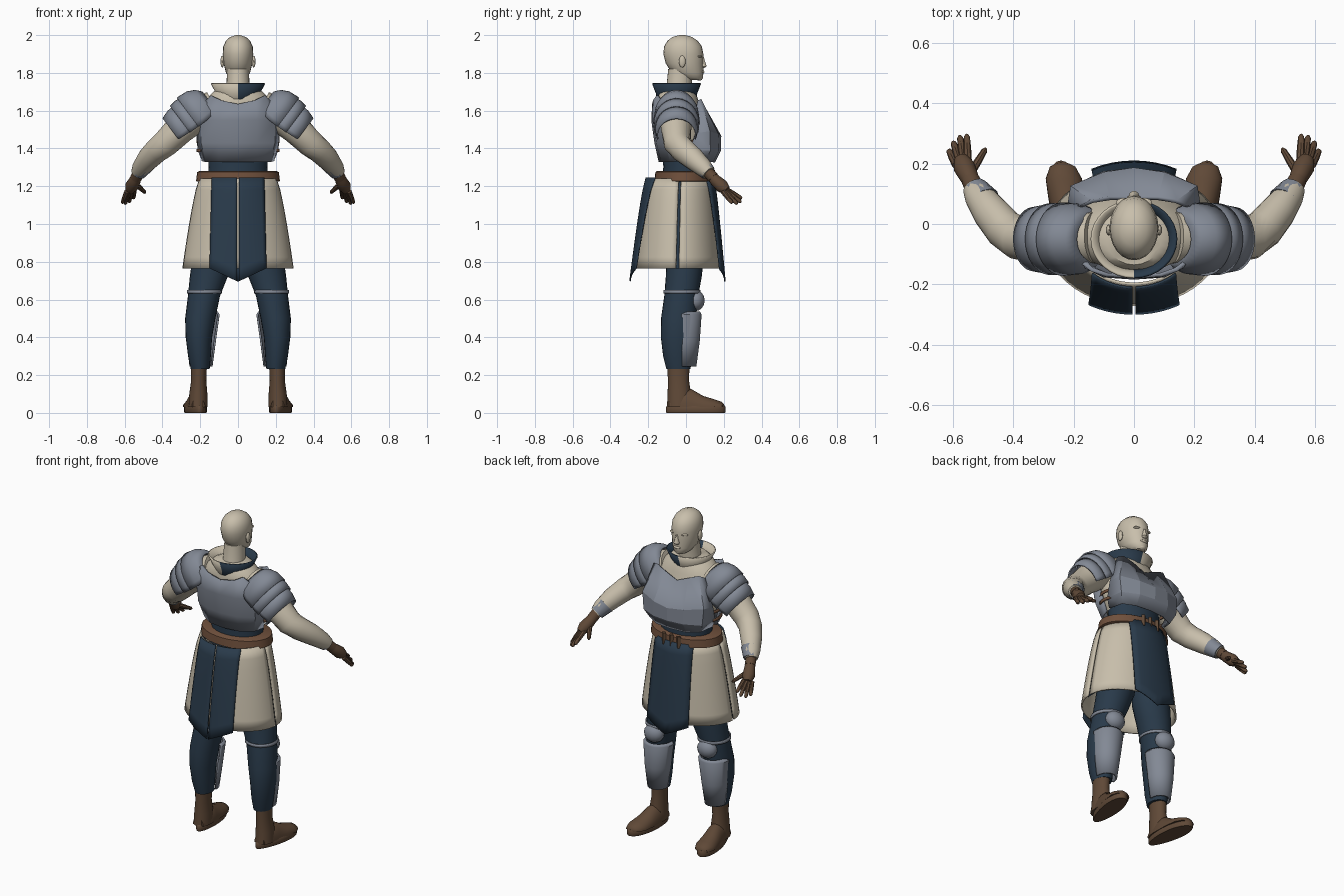
import bpy, bmesh
from math import cos, sin, pi, radians, sqrt
from mathutils import Vector

if "Cube" in bpy.data.objects:
    bpy.data.objects.remove(bpy.data.objects["Cube"])


def material(name, rgb):
    m = bpy.data.materials.new(name)
    m.use_nodes = True
    m.diffuse_color = (*rgb, 1)
    m.node_tree.nodes["Principled BSDF"].inputs["Base Color"].default_value = (*rgb, 1)
    return m


CREAM = material("cream cloth and skin", (.58, .52, .41))
STEEL = material("blue grey steel", (.225, .25, .30))
NAVY = material("navy cloth", (.022, .042, .068))
LEATHER = material("brown leather", (.115, .066, .038))
BELT = material("belt leather", (.16, .08, .045))


def surf(name, rows, mat, closed=True, caps=True, thick=0, angle=40):
    """Skin a list of point rows; closed rows make tubes, open rows make plates."""
    bm = bmesh.new()
    grid = [[bm.verts.new(p) for p in row] for row in rows]
    n = len(rows[0])
    for a, b in zip(grid, grid[1:]):
        for i in range(n if closed else n - 1):
            j = (i + 1) % n
            bm.faces.new((a[i], a[j], b[j], b[i]))
    if closed and caps:
        bm.faces.new(grid[0])
        bm.faces.new(grid[-1])
    bmesh.ops.recalc_face_normals(bm, faces=bm.faces)
    me = bpy.data.meshes.new(name)
    bm.to_mesh(me)
    bm.free()
    me.materials.append(mat)
    ob = bpy.data.objects.new(name, me)
    bpy.context.collection.objects.link(ob)
    if thick:
        mod = ob.modifiers.new("thickness", 'SOLIDIFY')
        mod.thickness, mod.offset = thick, 0
    bpy.ops.object.select_all(action='DESELECT')
    ob.select_set(True)
    bpy.context.view_layer.objects.active = ob
    bpy.ops.object.shade_smooth_by_angle(angle=radians(angle))
    return ob


def ring(cx, cy, z, rx, ry, start=0, end=360, n=24):
    full = end - start == 360
    steps = [radians(start + (end - start) * i / (n if full else n - 1)) for i in range(n)]
    return [(cx + rx * cos(t), cy + ry * sin(t), z) for t in steps]


def tube(name, path, mat, n=14):
    """Round tube along (x, y, z, radius) stations."""
    pts = [Vector(p[:3]) for p in path]
    rows = []
    for i, p in enumerate(pts):
        d = (pts[min(i + 1, len(pts) - 1)] - pts[max(i - 1, 0)]).normalized()
        u = d.cross(Vector((0, 0, 1))).normalized()
        v = u.cross(d)
        rows.append([p + (u * cos(2 * pi * k / n) + v * sin(2 * pi * k / n)) * path[i][3] for k in range(n)])
    return surf(name, rows, mat)


def ball(name, c, r, mat, n=14):
    rows = [ring(c[0], c[1], c[2] + r[2] * sin(a), r[0] * cos(a), r[1] * cos(a), n=n)
            for a in [radians(-88 + 176 * i / 8) for i in range(9)]]
    return surf(name, rows, mat)


# Head, neck and face
surf("head", [ring(0, *r) for r in [
    (.04, 1.762, .03, .04), (.028, 1.775, .048, .062), (.008, 1.80, .064, .084),
    (-.008, 1.85, .076, .099), (-.014, 1.90, .081, .106), (-.016, 1.94, .078, .1),
    (-.018, 1.97, .064, .08), (-.02, 1.99, .042, .052), (-.02, 2.0, .012, .015)]], CREAM)
surf("neck", [ring(0, *r) for r in [(-.05, 1.62, .08, .08), (-.04, 1.70, .062, .066), (-.028, 1.82, .058, .066)]], CREAM)
surf("nose", [ring(0, *r, n=10) for r in [(.088, 1.825, .012, .008), (.09, 1.835, .018, .02),
                                         (.088, 1.86, .01, .014), (.086, 1.885, .007, .008)]], CREAM)
ball("lips", (0, .086, 1.805), (.024, .012, .009), CREAM)
ball("chin", (0, .07, 1.775), (.024, .02, .016), CREAM)

# Shirt torso and waist
surf("shirt", [ring(0, *r) for r in [(-.01, 1.36, .16, .12), (-.01, 1.46, .2, .135), (-.03, 1.56, .205, .125),
                                    (-.045, 1.64, .19, .115), (-.05, 1.70, .13, .1), (-.05, 1.72, .09, .085)]], CREAM)
surf("waist", [ring(0, *r) for r in [(-.005, 1.18, .17, .13), (-.005, 1.30, .155, .115), (-.005, 1.42, .165, .12)]], NAVY)

# Two-coloured flared collar
collar = surf("collar", [ring(0, -.05, *r, n=32) for r in [(1.63, .1, .1), (1.69, .112, .105), (1.745, .14, .126)]],
              CREAM, caps=False, thick=.008)
collar.data.materials.append(NAVY)
for f in collar.data.polygons:
    f.material_index = int(f.center.x > .01)


# Angular breastplate and curved backplate
def mirrored(half):
    return [(-x, y, z) for x, y, z in reversed(half[1:])] + half


surf("breastplate", [mirrored(h) for h in [
    [(0, .148, 1.33), (.1, .138, 1.33), (.17, .10, 1.335), (.185, .01, 1.34)],
    [(0, .178, 1.39), (.1, .168, 1.39), (.195, .125, 1.39), (.207, .02, 1.39)],
    [(0, .18, 1.465), (.1, .165, 1.475), (.205, .122, 1.49), (.215, .05, 1.48)],
    [(0, .085, 1.60), (.08, .085, 1.635), (.14, .075, 1.66), (.17, .06, 1.65)]]],
    STEEL, closed=False, thick=.014, angle=12)
surf("backplate", [mirrored(h) for h in [
    [(0, -.138, 1.33), (.1, -.125, 1.33), (.165, -.08, 1.33), (.185, -.02, 1.335)],
    [(0, -.16, 1.43), (.1, -.15, 1.43), (.19, -.105, 1.43), (.21, -.03, 1.43)],
    [(0, -.177, 1.55), (.1, -.17, 1.55), (.19, -.125, 1.55), (.213, -.07, 1.54)],
    [(0, -.172, 1.635), (.09, -.168, 1.655), (.14, -.15, 1.68), (.19, -.11, 1.63)]]],
    STEEL, closed=False, thick=.014)

# Belt with buckle
surf("belt", [ring(0, -.01, z, rx, ry, n=32) for z, rx, ry in
              [(1.225, .216, .152), (1.228, .222, .157), (1.275, .216, .152), (1.28, .205, .146)]], BELT)
for i, x in enumerate((-.05, 0, .05)):
    surf("belt_loop_%d" % i, [ring(x, .142, z, .014, .012, n=4) for z in (1.217, 1.287)], LEATHER)


# Skirt: open front and back panels with a pointed tabard over them
def skirt_size(t):
    k = t ** .75
    return -.032 - .013 * k, .2 + .09 * k, .166 + .055 * k


def skirt_rows(a, b, shrink=0, n=24):
    rows = []
    for i in range(9):
        cy, rx, ry = skirt_size(i / 8)
        rows.append(ring(0, cy, 1.24 - .475 * i / 8, rx - shrink, ry - shrink, a, b, n))
    return rows


surf("skirt_front", skirt_rows(2, 178), CREAM, closed=False, thick=.01)
surf("skirt_back", skirt_rows(182, 358), CREAM, closed=False, thick=.01)


def tab(name, x0, x1, side):
    rows = []
    for i in range(9):
        t = i / 8
        cy, rx, ry = skirt_size(t)
        row = []
        for k in range(9):
            x = (x0 + (x1 - x0) * k / 8) * (.92 + .08 * t)
            drop = .48 + .07 * (1 - abs(x) / .15)
            y = cy + side * (ry * sqrt(1 - (x / rx) ** 2) + .012 + .018 * t)
            row.append((x, y, 1.245 - drop * t))
        rows.append(row)
    surf(name, rows, NAVY, closed=False, thick=.008)


tab("front_tabard", -.14, .14, 1)
for side, s in (("left", 1), ("right", -1)):
    tab(side + "_back_tabard", .005 * s, .15 * s, -1)
    mid = 0 if s > 0 else 180
    surf(side + "_slit_lining", skirt_rows(mid - 8, mid + 8, .012, 5), NAVY, closed=False)

    # Ears
    ball(side + "_ear", (.083 * s, -.02, 1.86), (.01, .018, .032), CREAM)
    ball(side + "_brow", (.034 * s, .07, 1.887), (.026, .016, .007), CREAM)

    # Cuirass side straps
    for z in (1.38, 1.43):
        surf(side + "_cuirass_strap", [ring(0, -.005, zz, .217, .15, mid - 16, mid + 24, 8) for zz in (z, z + .016)],
             BELT, closed=False, thick=.008)

    # Sleeve, bracer and cuff
    def at(pts):
        return [(p[0] * s, *p[1:]) for p in pts]

    tube(side + "_sleeve", at([(.13, -.045, 1.62, .085), (.22, -.048, 1.58, .092), (.31, -.052, 1.50, .08),
                               (.385, -.045, 1.425, .072), (.43, -.015, 1.39, .066), (.475, .04, 1.345, .06),
                               (.515, .095, 1.295, .048), (.532, .12, 1.27, .036)]), CREAM, 20)
    tube(side + "_bracer", at([(.495, .075, 1.315, .054), (.526, .118, 1.272, .042)]), STEEL, 10)
    tube(side + "_glove_cuff", at([(.528, .118, 1.272, .03), (.54, .145, 1.243, .031)]), LEATHER)

    # Gloved hand
    tube(side + "_palm", at([(.533, .13, 1.26, .026), (.545, .155, 1.232, .031),
                             (.562, .19, 1.20, .036), (.572, .215, 1.178, .024)]), LEATHER)
    fingers = {"index": ((.55, .205, 1.188), (.553, .296, 1.135)), "middle": ((.564, .21, 1.178), (.576, .292, 1.115)),
               "ring": ((.577, .208, 1.172), (.598, .272, 1.105)), "little": ((.588, .195, 1.172), (.613, .245, 1.11)),
               "thumb": ((.545, .16, 1.215), (.49, .25, 1.165))}
    for fn, (a, b) in fingers.items():
        a, b = Vector(a), Vector(b)
        stations = [(*a.lerp(b, t), r) for t, r in ((0, .014), (.5, .013), (.92, .01), (1, .005))]
        tube(side + "_" + fn + "_finger", at(stations), LEATHER, 8)

    # Layered pauldron: arched shells along the upper arm
    def shell(name, stations):
        rows = []
        for d, up, wide in stations:
            c = Vector((.2 + .8 * d, -.05, 1.57 - .6 * d))
            row = [c + Vector((.6, 0, .8)) * up * sin(t) + Vector((0, wide * cos(t), 0))
                   for t in [radians(-15 + 210 * k / 20) for k in range(21)]]
            rows.append([(p.x * s, p.y, p.z) for p in row])
        surf(name, rows, STEEL, closed=False, thick=.008)

    shell(side + "_pauldron_dome", [(-.085, .095, .075), (-.06, .125, .098), (-.02, .145, .112), (.04, .15, .118)])
    shell(side + "_pauldron_band", [(.02, .138, .11), (.06, .142, .116), (.095, .136, .115)])
    shell(side + "_pauldron_rim", [(.08, .127, .106), (.12, .123, .109), (.165, .108, .102)])

    # Trouser leg
    surf(side + "_trouser_leg", [ring(x * s, *r) for x, *r in [
        (.1, -.01, 1.1, .1, .1), (.13, -.005, .82, .112, .1), (.155, -.012, .72, .1, .095), (.18, -.025, .62, .085, .09),
        (.2, -.04, .50, .08, .092), (.207, -.045, .40, .07, .088), (.204, -.045, .30, .06, .076),
        (.2, -.04, .232, .05, .064)]], NAVY)

    # Knee cap, strap and shin guard
    ball(side + "_knee_cap", (.182 * s, .05, .595), (.062, .05, .056), STEEL)
    surf(side + "_knee_strap", [ring(.178 * s, -.022, z, .09, .095) for z in (.632, .65)], STEEL, caps=False, thick=.006)
    surf(side + "_shin_guard", [ring(x * s, cy, z, rx, ry, -8, 188) for x, cy, z, rx, ry in
                                [(.196, -.012, .245, .056, .062), (.194, -.012, .38, .072, .08),
                                 (.188, -.01, .52, .086, .088), (.187, -.01, .535, .075, .08)]],
         STEEL, closed=False, thick=.01)

    # Boot: shaft, foot and sole
    surf(side + "_boot_shaft", [ring(x * s, *r) for x, *r in [
        (.212, -.035, .03, .05, .066), (.21, -.035, .1, .048, .062), (.208, -.04, .17, .04, .056),
        (.207, -.04, .24, .042, .058)]], LEATHER)
    foot = []
    for y, x, w, h in [(-.09, .21, .035, .05), (-.03, .211, .05, .1), (.03, .216, .054, .095),
                       (.09, .224, .06, .06), (.15, .232, .06, .042), (.19, .236, .042, .028), (.203, .237, .015, .012)]:
        foot.append([((x + w * cos(t)) * s, y, .03 + max(0, h * sin(t))) for t in
                     [pi * k / 14 for k in range(15)]])
    surf(side + "_boot_foot", foot, LEATHER)
    sole = []
    for z, g in ((0, -.003), (.006, 0), (.03, 0), (.038, -.005)):
        sole.append([((.222 + .02 * sin(t) + (.056 + .01 * sin(t) + g) * cos(t)) * s,
                      .052 + (.158 + g) * sin(t), z) for t in [2 * pi * k / 28 for k in range(28)]])
    surf(side + "_boot_sole", sole, LEATHER)
